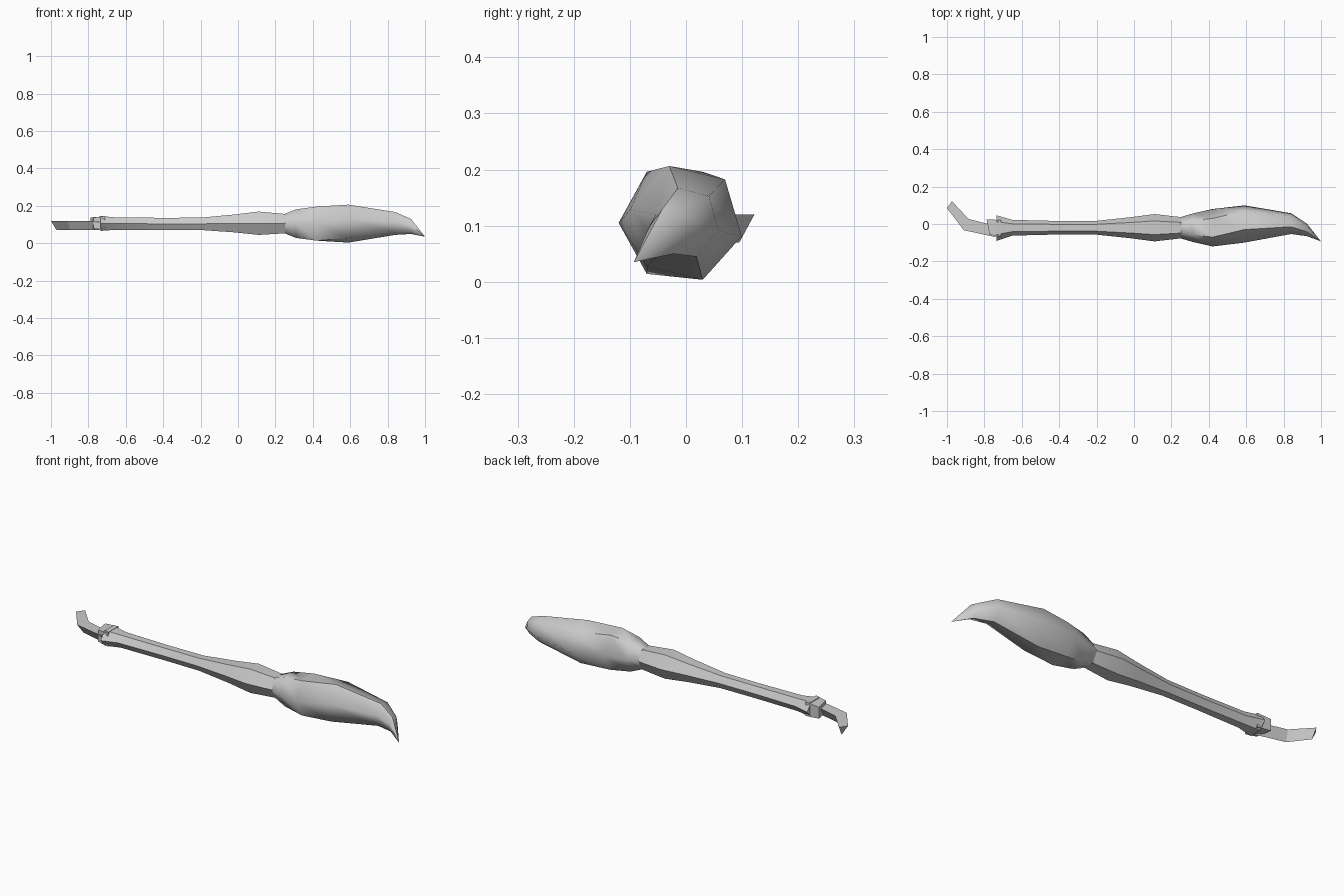
import bpy, bmesh
from math import sin, cos, radians, tau
from mathutils import Vector

cube = bpy.data.objects.get("Cube")
if cube:
    bpy.data.objects.remove(cube)

grey = bpy.data.materials.new("plain_grey")
grey.use_nodes = True
colour = (0.6, 0.6, 0.6, 1)
grey.diffuse_color = colour
grey.node_tree.nodes["Principled BSDF"].inputs["Base Color"].default_value = colour


def ring(x, y, z, ry, rz, twist=0, lean=0, sides=6):
    """Cross-section around the x axis; lean shears it along x."""
    points = []
    for i in range(sides):
        a = tau * i / sides + radians(twist)
        points.append(Vector((x + lean * cos(a), y + ry * cos(a), z + rz * sin(a))))
    return points


def loft(name, sections, tip=None, sharp=50):
    """Skin a row of equal cross-sections, capped or drawn to a tip."""
    bm = bmesh.new()
    rows = [[bm.verts.new(p) for p in s] for s in sections]
    n = len(rows[0])
    for a, b in zip(rows, rows[1:]):
        for i in range(n):
            j = (i + 1) % n
            bm.faces.new((a[i], a[j], b[j], b[i]))
    bm.faces.new(rows[0])
    if tip:
        end = bm.verts.new(tip)
        for i in range(n):
            bm.faces.new((rows[-1][i], rows[-1][(i + 1) % n], end))
    else:
        bm.faces.new(rows[-1])
    bmesh.ops.recalc_face_normals(bm, faces=bm.faces)
    mesh = bpy.data.meshes.new(name)
    bm.to_mesh(mesh)
    bm.free()
    mesh.materials.append(grey)
    obj = bpy.data.objects.new(name, mesh)
    bpy.context.collection.objects.link(obj)
    bpy.ops.object.select_all(action="DESELECT")
    obj.select_set(True)
    bpy.context.view_layer.objects.active = obj
    bpy.ops.object.shade_smooth_by_angle(angle=radians(sharp))
    return obj


# Bristle head: swells, twists slightly and curls to a point
loft("bristles", [
    ring(0.25, -0.02, 0.105, 0.057, 0.06),
    ring(0.31, -0.02, 0.105, 0.075, 0.088),
    ring(0.42, -0.02, 0.105, 0.1, 0.105),
    ring(0.59, 0, 0.105, 0.102, 0.106, -13),
    ring(0.84, 0.002, 0.106, 0.057, 0.064, -13),
    ring(0.925, -0.032, 0.09, 0.034, 0.042, -13),
], tip=(1, -0.093, 0.035), sharp=60)

# Handle: bulges near the bristles, narrows, then flares at the end
loft("handle", [
    ring(-0.735, -0.022, 0.106, 0.068, 0.046),
    ring(-0.65, -0.02, 0.105, 0.042, 0.038),
    ring(-0.4, -0.02, 0.104, 0.036, 0.037),
    ring(-0.2, -0.02, 0.104, 0.037, 0.038),
    ring(-0.02, -0.02, 0.106, 0.056, 0.055),
    ring(0.11, -0.02, 0.107, 0.073, 0.072),
    ring(0.25, -0.02, 0.105, 0.057, 0.06),
])

# Four-sided end plug
loft("end_plug", [
    ring(-0.78, -0.017, 0.108, 0.058, 0.042, 45, -0.012, 4),
    ring(-0.71, -0.022, 0.108, 0.062, 0.052, 45, 0, 4),
], sharp=30)

# Hanging strap: bent three-sided strip with a flat top and a ridge below
top, low = 0.12, 0.07
edges = [
    ((-1, 0.085), (-0.973, 0.122), (-0.97, 0.095)),
    ((-0.91, -0.033), (-0.885, 0.027), (-0.897, 0)),
    ((-0.74, -0.07), (-0.74, -0.01), (-0.74, -0.04)),
]
loft("hanging_strap", [
    [Vector((*outer, top)), Vector((*inner, top)), Vector((*ridge, low))]
    for outer, inner, ridge in edges
], sharp=30)
